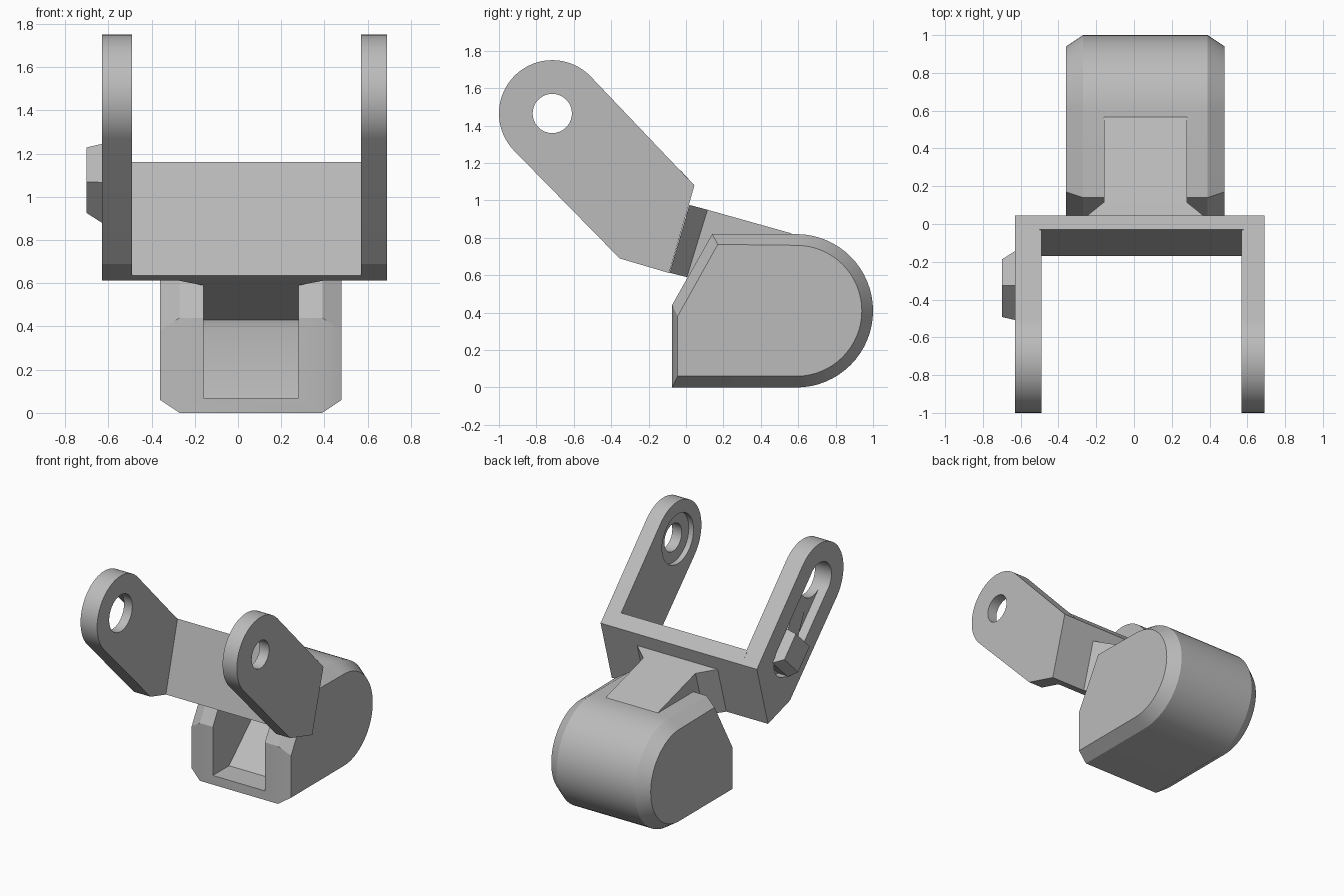
import bpy
import bmesh
from math import radians, sin, cos

cube = bpy.data.objects.get("Cube")
if cube:
    bpy.data.objects.remove(cube, do_unlink=True)

grey = bpy.data.materials.new("plain_grey")
grey.use_nodes = True
COLOR = (0.5, 0.5, 0.5, 1)
grey.diffuse_color = COLOR
grey.node_tree.nodes["Principled BSDF"].inputs["Base Color"].default_value = COLOR


def loft(name, rings):
    """Join equal rings of points into a closed solid."""
    bm = bmesh.new()
    vs = [[bm.verts.new(p) for p in ring] for ring in rings]
    n = len(vs[0])
    for a, b in zip(vs, vs[1:]):
        for i in range(n):
            j = (i + 1) % n
            bm.faces.new((a[i], a[j], b[j], b[i]))
    bm.faces.new(vs[0])
    bm.faces.new(vs[-1])
    bmesh.ops.recalc_face_normals(bm, faces=bm.faces)
    me = bpy.data.meshes.new(name)
    bm.to_mesh(me)
    bm.free()
    me.materials.append(grey)
    ob = bpy.data.objects.new(name, me)
    bpy.context.collection.objects.link(ob)
    return ob


def ring(x, profile):
    return [(x, y, z) for y, z in profile]


def slab(name, x0, x1, profile):
    return loft(name, [ring(x0, profile), ring(x1, profile)])


def arc(center, r, start, end, steps=32):
    out = []
    for i in range(steps + 1):
        a = radians(start + (end - start) * i / steps)
        out.append((center[0] + r * cos(a), center[1] + r * sin(a)))
    return out


def activate(ob):
    bpy.ops.object.select_all(action='DESELECT')
    ob.select_set(True)
    bpy.context.view_layer.objects.active = ob


def cut(ob, cutter):
    cutter.hide_render = True
    mod = ob.modifiers.new("cut", 'BOOLEAN')
    mod.operation = 'DIFFERENCE'
    mod.solver = 'EXACT'
    mod.object = cutter
    activate(ob)
    bpy.ops.object.modifier_apply(modifier=mod.name)
    bpy.data.objects.remove(cutter, do_unlink=True)


def smooth(ob):
    activate(ob)
    bpy.ops.object.shade_smooth_by_angle(angle=radians(25))


# Rounded body with chamfered sides
outer = [(-.075, 0), (-.075, .44), (.14, .82)] + arc((.59, .41), .41, 90, -90)
inner = [(-.045, .06), (-.045, .38), (.17, .765)] + arc((.59, .41), .35, 90, -90)
body = loft("body", [ring(-.36, inner), ring(-.27, outer),
                     ring(.39, outer), ring(.48, inner)])
cut(body, slab("pocket_cutter", -.16, .28,
               [(-.2, .07), (.12, .07), (.46, .385), (.6, .43), (.6, .45),
                (.02, .606), (-.2, .66)]))
smooth(body)

# Sloping neck with a flared root against the crossbar
NL, NR = -.16, .28
slab("neck", NL, NR, [(.005, .59), (.115, .95), (.56, .825), (.7, .7), (.6, .43)])


def neck_section(x0, x1, low, high):
    return [(x0, *low), (x1, *low), (x1, *high), (x0, *high)]


loft("neck_flare", [neck_section(-.28, .40, (-.088, .613), (.018, .976)),
                    neck_section(NL, NR, (.005, .59), (.115, .95))])

# Crossbar between the arms
slab("crossbar", -.5, .58, [(-.17, .636), (-.09, .612), (.045, 1.08), (-.03, 1.162)])

# Arms, local axes: along runs down the arm, across is its upper normal
EYE = (-.715, 1.465)
TILT = 46


def on_arm(along, across):
    c, s = cos(radians(TILT)), sin(radians(TILT))
    return (EYE[0] + along * c + across * s, EYE[1] - along * s + across * c)


arm = arc(EYE, .285, 90 - TILT, 270 - TILT) + [(-.355, .69), (-.09, .612), (.045, 1.08)]
left_arm = slab("left_arm", .57, .69, arm)
cut(left_arm, slab("left_hole", .5, .8, arc(EYE, .105, 0, 350, 35)))
cut(left_arm, slab("left_counterbore", .5, .61, arc(EYE, .19, 0, 350, 35)))

right_arm = slab("right_arm", -.63, -.49, arm)
cut(right_arm, slab("right_hole", -.7, -.4, arc(EYE, .14, 0, 350, 35)))
SLOT = .6
slot = arc(EYE, .138, 90 - TILT, 270 - TILT, 20)
slot += arc(on_arm(SLOT, 0), .138, 270 - TILT, 450 - TILT, 20)
cut(right_arm, slab("right_slot", -.7, -.56, slot))
for ob in (left_arm, right_arm):
    smooth(ob)


# Catch standing in the slot, with a ramp leading up to it
def rect(x, a0, a1, half):
    return ring(x, [on_arm(a0, -half), on_arm(a1, -half), on_arm(a1, half), on_arm(a0, half)])


loft("catch", [rect(-.55, .43, .69, .128), rect(-.63, .43, .69, .128),
               rect(-.70, .44, .64, .115)])
ramp = [(-.55, .2), (-.562, .2), (-.61, .44), (-.55, .44)]
loft("catch_ramp", [[(x, *on_arm(a, side)) for x, a in ramp] for side in (-.08, .08)])
